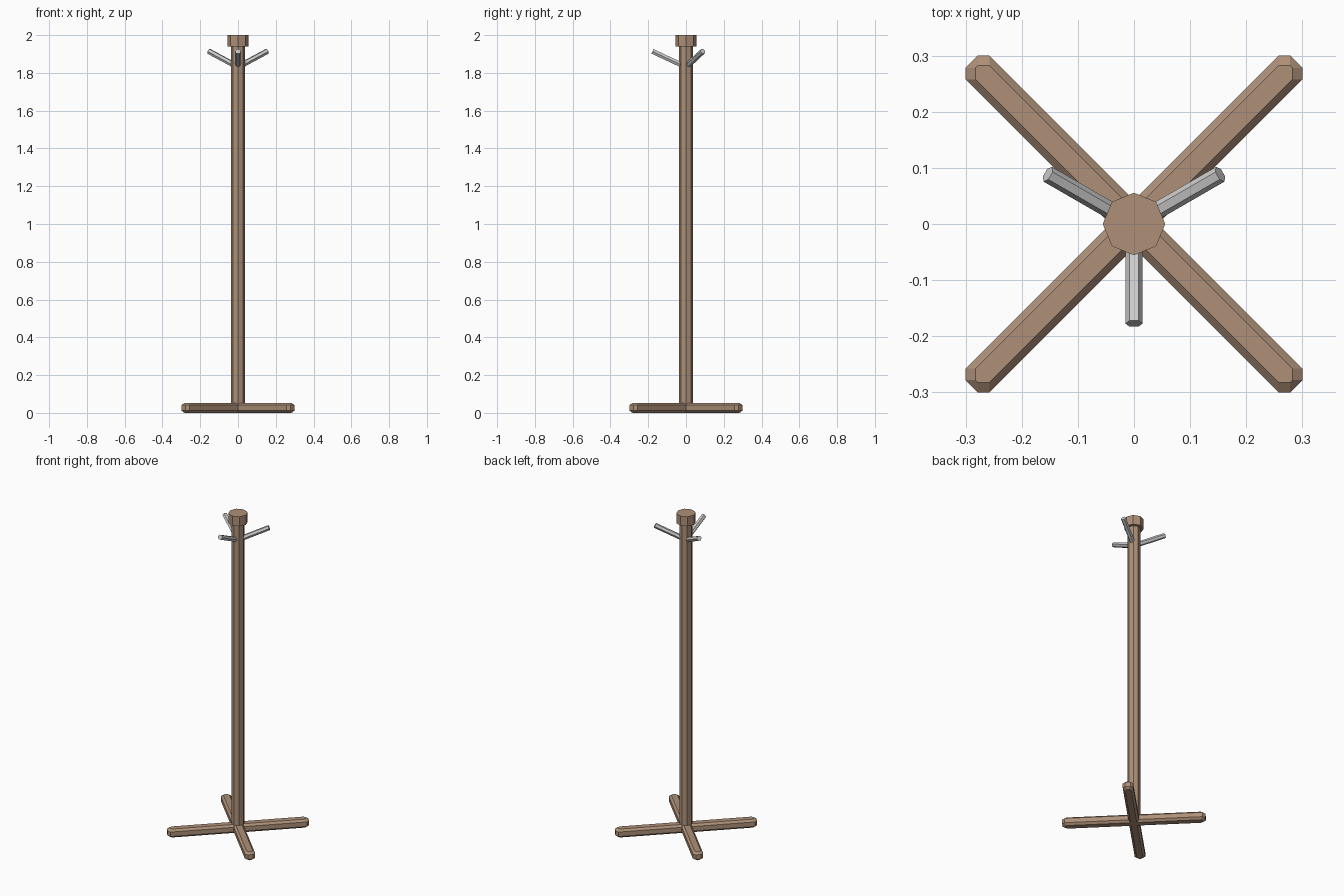
import bpy, bmesh, math
from mathutils import Vector, Matrix

if "Cube" in bpy.data.objects:
    bpy.data.objects.remove(bpy.data.objects["Cube"])

wood = bpy.data.materials.new("wood")
wood.diffuse_color = (0.42, 0.28, 0.19, 1)
wood.use_nodes = True
wood.node_tree.nodes["Principled BSDF"].inputs["Base Color"].default_value = wood.diffuse_color


def finish(name, bm, mat=None):
    bmesh.ops.recalc_face_normals(bm, faces=bm.faces)
    me = bpy.data.meshes.new(name)
    bm.to_mesh(me)
    bm.free()
    if mat:
        me.materials.append(mat)
    ob = bpy.data.objects.new(name, me)
    bpy.context.collection.objects.link(ob)
    return ob


def rod(name, start, end, radius, sides, turn=0.0, mat=None):
    """Straight prism between two points."""
    a, b = Vector(start), Vector(end)
    axis = b - a
    # frame: local x sideways (horizontal), local z along the rod
    side = Vector((0, 0, 1)).cross(axis)
    side = side.normalized() if side.length > 1e-6 else Vector((1, 0, 0))
    z = axis.normalized()
    rot = Matrix((side, z.cross(side), z)).transposed().to_4x4()
    bm = bmesh.new()
    rings = []
    for p in (0, axis.length):
        rings.append([bm.verts.new(a + rot @ Vector((
            radius * math.cos(turn + math.tau * i / sides),
            radius * math.sin(turn + math.tau * i / sides), p)))
            for i in range(sides)])
    for i in range(sides):
        j = (i + 1) % sides
        bm.faces.new((rings[0][i], rings[0][j], rings[1][j], rings[1][i]))
    bm.faces.new(rings[0])
    bm.faces.new(rings[1])
    return finish(name, bm, mat)


# Cross-shaped foot: one chamfered outline, repeated at four heights
L, W, C, D, H = 0.409, 0.030, 0.0145, 0.0125, 0.053


def cross_outline(inset):
    l, w = L - inset, W - inset
    arm = [(w, -w), (l - C, -w), (l, C - w), (l, w - C), (l - C, w)]
    return [Matrix.Rotation(math.radians(45 + 90 * k), 3, 'Z') @ Vector((x, y, 0))
            for k in range(4) for x, y in arm]


bm = bmesh.new()
rings = [[bm.verts.new((p.x, p.y, z)) for p in cross_outline(inset)]
         for inset, z in ((D, 0), (0, D), (0, H - D), (D, H))]
n = len(rings[0])
for lo, hi in zip(rings, rings[1:]):
    for i in range(n):
        j = (i + 1) % n
        bm.faces.new((lo[i], lo[j], hi[j], hi[i]))
for r in (rings[0], rings[-1]):
    bm.faces.new([r[5 * k] for k in range(4)])          # middle square
    for k in range(4):                                  # four arms
        bm.faces.new([r[(5 * k + i) % n] for i in range(6)])
finish("cross_foot", bm, wood)

# Octagonal pole and cap
rod("pole", (0, 0, 0.04), (0, 0, 1.95), 0.0375, 8, mat=wood)
rod("cap", (0, 0, 1.94), (0, 0, 2.0), 0.0557, 8, mat=wood)

# Three hexagonal pegs, tilted upward
for i, deg in enumerate((-90, 30, 150)):
    c, s = math.cos(math.radians(deg)), math.sin(math.radians(deg))
    r0, r1 = 0.015, 0.1775
    rod(f"peg_{i + 1}", (r0 * c, r0 * s, 1.838), (r1 * c, r1 * s, 1.914), 0.0152, 6)
